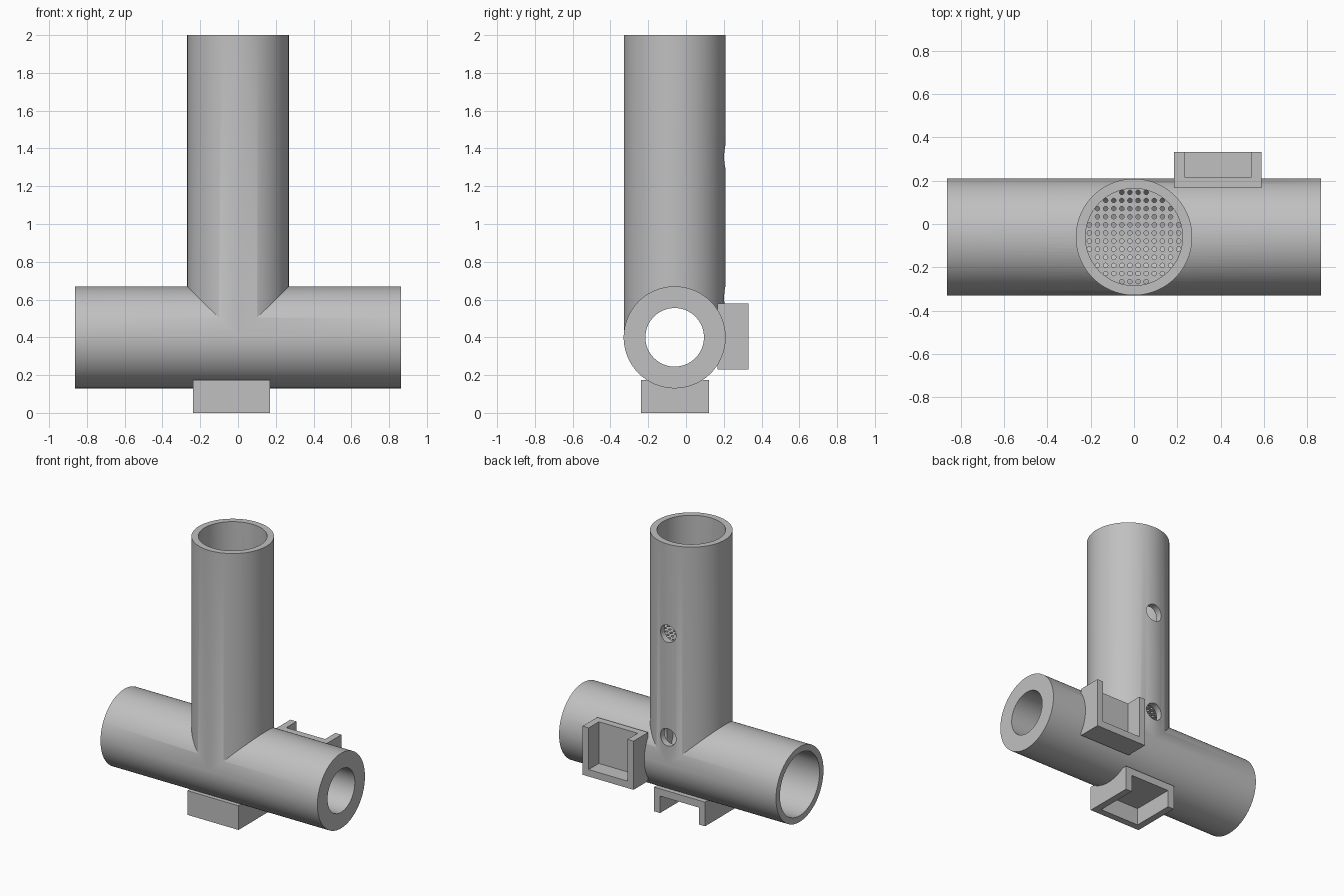
import bpy
import bmesh
import math
from mathutils import Matrix, Vector

default = bpy.data.objects.get("Cube")
if default:
    bpy.data.objects.remove(default, do_unlink=True)

# Main dimensions
AXIS_Y, AXIS_Z = -0.06, 0.40
OUTER, BORE, NARROW = 0.27, 0.225, 0.155
HALF = 0.863

grey = bpy.data.materials.new("plain grey")
grey.use_nodes = True
colour = (0.53, 0.53, 0.53, 1)
grey.diffuse_color = colour
grey.node_tree.nodes["Principled BSDF"].inputs["Base Color"].default_value = colour


def make(name, bm):
    mesh = bpy.data.meshes.new(name)
    bm.to_mesh(mesh)
    bm.free()
    mesh.materials.append(grey)
    obj = bpy.data.objects.new(name, mesh)
    bpy.context.collection.objects.link(obj)
    return obj


def add_rod(bm, start, end, radius, sides):
    start, end = Vector(start), Vector(end)
    turn = (end - start).to_track_quat('Z', 'Y').to_matrix().to_4x4()
    bmesh.ops.create_cone(bm, cap_ends=True, segments=sides, radius1=radius, radius2=radius,
                          depth=(end - start).length,
                          matrix=Matrix.Translation((start + end) / 2) @ turn)


def rod(name, start, end, radius, sides=96):
    bm = bmesh.new()
    add_rod(bm, start, end, radius, sides)
    return make(name, bm)


def box(name, low, high):
    low, high = Vector(low), Vector(high)
    bm = bmesh.new()
    bmesh.ops.create_cube(bm, size=1, matrix=Matrix.Translation((low + high) / 2)
                          @ Matrix.Diagonal((high - low).to_4d()))
    return make(name, bm)


def combine(target, tool, operation='DIFFERENCE'):
    tool.hide_render = True
    mod = target.modifiers.new("combine", 'BOOLEAN')
    mod.operation, mod.solver, mod.object = operation, 'EXACT', tool
    bpy.ops.object.select_all(action='DESELECT')
    bpy.context.view_layer.objects.active = target
    target.select_set(True)
    bpy.ops.object.modifier_apply(modifier=mod.name)
    bpy.data.objects.remove(tool, do_unlink=True)


def smooth(obj):
    bpy.ops.object.select_all(action='DESELECT')
    bpy.context.view_layer.objects.active = obj
    obj.select_set(True)
    bpy.ops.object.shade_smooth_by_angle(angle=math.radians(30))


def along_x(name, x0, x1, radius):
    return rod(name, (x0, AXIS_Y, AXIS_Z), (x1, AXIS_Y, AXIS_Z), radius)


def upright(name, z0, z1, radius):
    return rod(name, (0, AXIS_Y, z0), (0, AXIS_Y, z1), radius)


# Tee-shaped tube body, its bores and the two round ports in the back
body = along_x("tee_tube", -HALF, HALF, OUTER)
combine(body, upright("upright_tube", 0.42, 2.0, OUTER - 0.001), 'UNION')
combine(body, along_x("wide_bore", -1, 0.3, BORE))
combine(body, along_x("narrow_bore", 0.2, 1, NARROW))
combine(body, upright("upright_bore", 0.42, 2.1, BORE - 0.001))
for z in (0.61, 1.355):
    combine(body, rod("port", (0, 0.05, z), (0, 0.35, z), 0.062, 32))
smooth(body)

# Perforated core inside the upright tube
CORE_LOW, CORE_HIGH, PITCH = 0.70, 1.27, 0.0375
core = upright("perforated_core", CORE_LOW, CORE_HIGH, 0.24)
holes = bmesh.new()
for i in range(12):
    for j in range(12):
        x, y = (i - 5.5) * PITCH, (j - 5.5) * PITCH
        if math.hypot(x, y) < 0.215:
            add_rod(holes, (x, AXIS_Y + y, CORE_LOW - 0.1),
                    (x, AXIS_Y + y, CORE_HIGH + 0.1), 0.0105, 12)
combine(core, make("core_holes", holes))
smooth(core)

# Back bracket: pocket open to the back and the top
back_bracket = box("back_bracket", (0.185, 0.166, 0.23), (0.59, 0.332, 0.58))
combine(back_bracket, box("back_pocket", (0.233, 0.216, 0.28), (0.542, 0.5, 0.7)))

# Bottom bracket: pocket open to the bottom and the back
bottom_bracket = box("bottom_bracket", (-0.237, -0.237, 0), (0.17, 0.122, 0.174))
combine(bottom_bracket, box("bottom_pocket", (-0.188, -0.188, -0.1), (0.121, 0.3, 0.122)))
